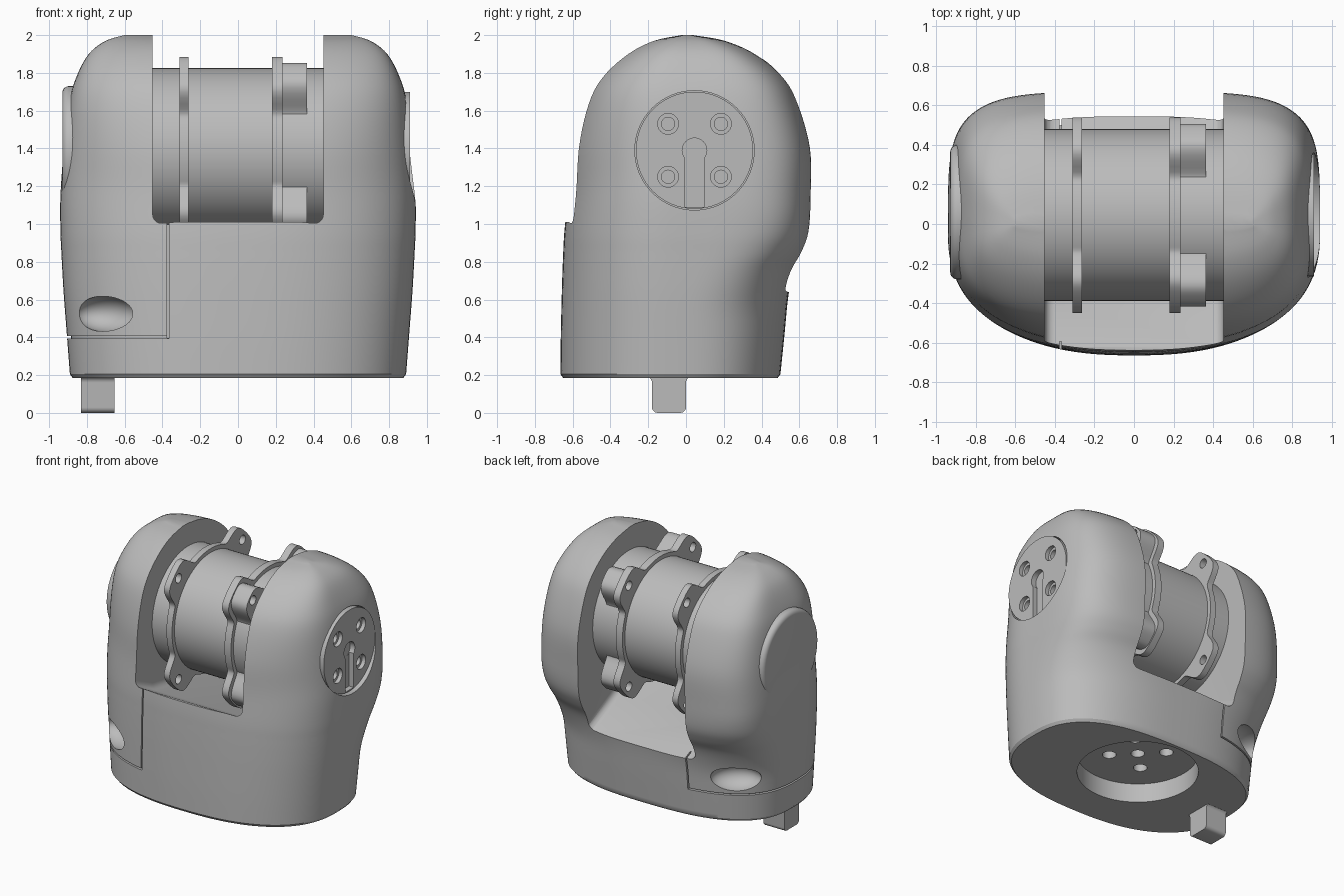
import bpy, bmesh, math
from math import pi, sin, cos, exp

cube = bpy.data.objects.get("Cube")
if cube:
    bpy.data.objects.remove(cube, do_unlink=True)

grey = bpy.data.materials.new("plain_grey")
grey.use_nodes = True
GREY = (0.5, 0.5, 0.5, 1)
grey.diffuse_color = GREY
grey.node_tree.nodes["Principled BSDF"].inputs["Base Color"].default_value = GREY

AY, AZ = 0.045, 1.39          # axis of the drum and side discs
TURN = {"x": (0, pi / 2, 0), "y": (pi / 2, 0, 0), "z": (0, 0, 0)}


def new_object(name, bm):
    bmesh.ops.recalc_face_normals(bm, faces=bm.faces)
    mesh = bpy.data.meshes.new(name)
    bm.to_mesh(mesh)
    bm.free()
    obj = bpy.data.objects.new(name, mesh)
    bpy.context.collection.objects.link(obj)
    mesh.materials.append(grey)
    return obj


def activate(obj):
    bpy.ops.object.select_all(action="DESELECT")
    obj.select_set(True)
    bpy.context.view_layer.objects.active = obj


def loft(name, rings):
    """Skin a stack of closed rings and cap both ends."""
    bm = bmesh.new()
    loops = [[bm.verts.new(p) for p in ring] for ring in rings]
    n = len(loops[0])
    for a, b in zip(loops, loops[1:]):
        for i in range(n):
            j = (i + 1) % n
            bm.faces.new((a[i], a[j], b[j], b[i]))
    bm.faces.new(loops[0])
    bm.faces.new(loops[-1])
    return new_object(name, bm)


def extrude_x(name, outline, x0, x1):
    return loft(name, [[(x, y, z) for y, z in outline] for x in (x0, x1)])


def cylinder(name, axis, centre, radius, depth, verts=48):
    bpy.ops.mesh.primitive_cylinder_add(vertices=verts, radius=radius, depth=depth,
                                        location=centre, rotation=TURN[axis])
    obj = bpy.context.object
    obj.name = name
    obj.data.materials.append(grey)
    return obj


def box(name, x, y, z):
    bpy.ops.mesh.primitive_cube_add(size=1, location=[sum(r) / 2 for r in (x, y, z)])
    obj = bpy.context.object
    obj.name = name
    obj.scale = [r[1] - r[0] for r in (x, y, z)]
    bpy.ops.object.transform_apply(location=False, rotation=False, scale=True)
    obj.data.materials.append(grey)
    return obj


def bevel(obj, width, segments=4):
    activate(obj)
    mod = obj.modifiers.new("bevel", "BEVEL")
    mod.width, mod.segments = width, segments
    mod.limit_method, mod.angle_limit = "ANGLE", math.radians(35)
    bpy.ops.object.modifier_apply(modifier=mod.name)
    return obj


def cut(obj, cutters):
    for cutter in cutters:
        cutter.hide_render = True
        activate(obj)
        mod = obj.modifiers.new("cut", "BOOLEAN")
        mod.operation, mod.solver, mod.object = "DIFFERENCE", "EXACT", cutter
        bpy.ops.object.modifier_apply(modifier=mod.name)
        bpy.data.objects.remove(cutter, do_unlink=True)


def smooth(obj, degrees=32):
    activate(obj)
    bpy.ops.object.shade_smooth_by_angle(angle=math.radians(degrees))


def ramp(z, lo, hi, a, b):
    t = min(max((z - lo) / (hi - lo), 0), 1)
    return a + (b - a) * t * t * (3 - 2 * t)


def section(z, w, front, back, count=128):
    """Rounded plan outline with its own squareness front and back."""
    c = ramp(z, 0.8, 1.9, -0.05, 0.0)
    n_front = ramp(z, 1.2, 1.9, 2.45, 3.1)
    n_back = ramp(z, 0.5, 1.1, 2.7, 4.6)
    ring = []
    for i in range(count):
        t = 2 * pi * i / count
        n = n_back if sin(t) > 0 else n_front
        x = math.copysign(abs(cos(t)) ** (2 / n), cos(t)) * w
        y = abs(sin(t)) ** (2 / n)
        ring.append((x, c + y * ((back - c) if sin(t) > 0 else (front - c)), z))
    return ring


def spline(rows, steps=5):
    out = []
    for i in range(len(rows) - 1):
        p = [rows[max(i - 1, 0)], rows[i], rows[i + 1], rows[min(i + 2, len(rows) - 1)]]
        for s in range(steps):
            t = s / steps
            out.append([b + 0.5 * t * (c - a + t * (2 * a - 5 * b + 4 * c - d
                        + t * (3 * (b - c) + d - a))) for a, b, c, d in zip(*p)])
    return out + [list(rows[-1])]


# Housing: height, half width, front, back
rows = [(0.205, .89, -.665, .50), (0.4, .905, -.663, .52), (0.62, .922, -.658, .542),
        (0.75, .93, -.654, .57), (0.85, .935, -.65, .62), (0.96, .94, -.644, .655),
        (1.15, .94, -.625, .665), (1.4, .922, -.605, .662), (1.64, .895, -.54, .595),
        (1.78, .855, -.46, .515), (1.9, .79, -.325, .37), (1.97, .70, -.185, .21),
        (2.0, .60, -.03, .04)]
levels = [(0.185, .875, -.65, .485)] + spline(rows)
housing = loft("housing", [section(*row) for row in levels])

# Slot between the arms, deeper at the back
side = [(-1, 1.01), (-.62, 1.01), (-.4, .9), (.2, .8), (.54, .64), (1, .64), (1, 2.3), (-1, 2.3)]
slot = extrude_x("slot_cutter", side, -.452, .452)
bevel(slot, 0.05)

# Pockets and screw recesses
pattern = [(a * 0.14, b * 0.14) for a in (-1, 1) for b in (-1, 1)]
cutters = [slot,
           cylinder("disc_pocket", "x", (1.0, AY, AZ), 0.316, 0.4, 64),
           cylinder("base_pocket", "z", (0, 0.04, 0.13), 0.42, 0.4, 64)]
for x, y in pattern + [(0, 0)]:
    cutters.append(cylinder("base_hole", "z", (x, 0.04 + y, 0.33), 0.048, 0.16, 24))
for y, turn in ((-0.47, -35), (0.4, 35)):
    bpy.ops.mesh.primitive_uv_sphere_add(segments=40, ring_count=20, radius=1,
                                         location=(-0.7, y, 0.525),
                                         rotation=(0, 0, math.radians(turn)))
    recess = bpy.context.object
    recess.scale = (0.18, 0.12, 0.095)
    recess.data.materials.append(grey)
    cutters.append(recess)

# Shallow seams around the access door
seam = box("seam", (-1.1, -0.366), (-1, 1), (0.394, 0.406))
cut(seam, [loft("seam_core", [section(z, .885, -.64, .497) for z in (0.35, 0.45)])])
cutters += [seam,
            box("seam", (-0.376, -0.366), (-1, -0.595), (0.396, 1.1)),
            box("seam", (-0.376, -0.366), (0.47, 1), (0.396, 0.7))]
cut(housing, cutters)
smooth(housing)

# Drum across the slot
smooth(cylinder("drum", "x", (0, AY, AZ), 0.435, 0.93, 96))


# Flanges: a ring outline that swells into four ears
def flange(name, x0, x1, base, tip, spread, power):
    outline = []
    for i in range(192):
        t = 2 * pi * i / 192
        off = (t % (pi / 2)) - pi / 4
        r = base + (tip - base) * exp(-abs(off / spread) ** power)
        outline.append((AY + r * cos(t), AZ + r * sin(t)))
    obj = extrude_x(name, outline, x0, x1)
    holes = []
    for k in range(4):
        t = pi / 4 + k * pi / 2
        holes.append(cylinder("ear_hole", "x", ((x0 + x1) / 2, AY + 0.545 * cos(t), AZ + 0.545 * sin(t)),
                              0.035, 0.5, 24))
    cut(obj, holes)
    smooth(obj)


flange("right_flange", -0.31, -0.263, 0.465, 0.605, 0.3, 6)
flange("left_flange", 0.18, 0.235, 0.465, 0.605, 0.3, 6)
flange("left_flange_bosses", 0.234, 0.365, 0.425, 0.595, 0.25, 4)

# Output disc with screw holes and a keyhole groove
disc = cylinder("output_disc", "x", (0.85, AY, AZ), 0.31, 0.12, 64)
cuts = [cylinder("screw_seat", "x", (0.92, AY + a, AZ + b), 0.055, 0.08, 32) for a, b in pattern]
cuts += [cylinder("screw_bore", "x", (0.88, AY + a, AZ + b), 0.035, 0.09, 24) for a, b in pattern]
cuts.append(cylinder("key_round", "x", (0.92, AY, AZ), 0.065, 0.1, 32))
cuts.append(box("key_groove", (0.872, 1), (AY - 0.05, AY + 0.05), (1.09, AZ)))
cut(disc, cuts)
smooth(disc)

# Soft round cap on the other arm
cap = cylinder("side_cap", "x", (-0.83, 0.06, AZ), 0.34, 0.2, 64)
smooth(bevel(cap, 0.035, 5), 50)

# Locating peg under the base, rounded at the tip and flared at the root
half = []
for k in range(6):
    a = k / 5 * pi / 2
    half.append((0.06 + 0.03 * sin(a), 0.03 - 0.03 * cos(a)))
for k in range(6):
    a = k / 5 * pi / 2
    half.append((0.12 - 0.03 * cos(a), 0.16 + 0.03 * sin(a)))
half.append((0.12, 0.22))
outline = [(y - 0.09, z) for y, z in half] + [(-y - 0.09, z) for y, z in reversed(half)]
smooth(extrude_x("base_peg", outline, -0.83, -0.655))
